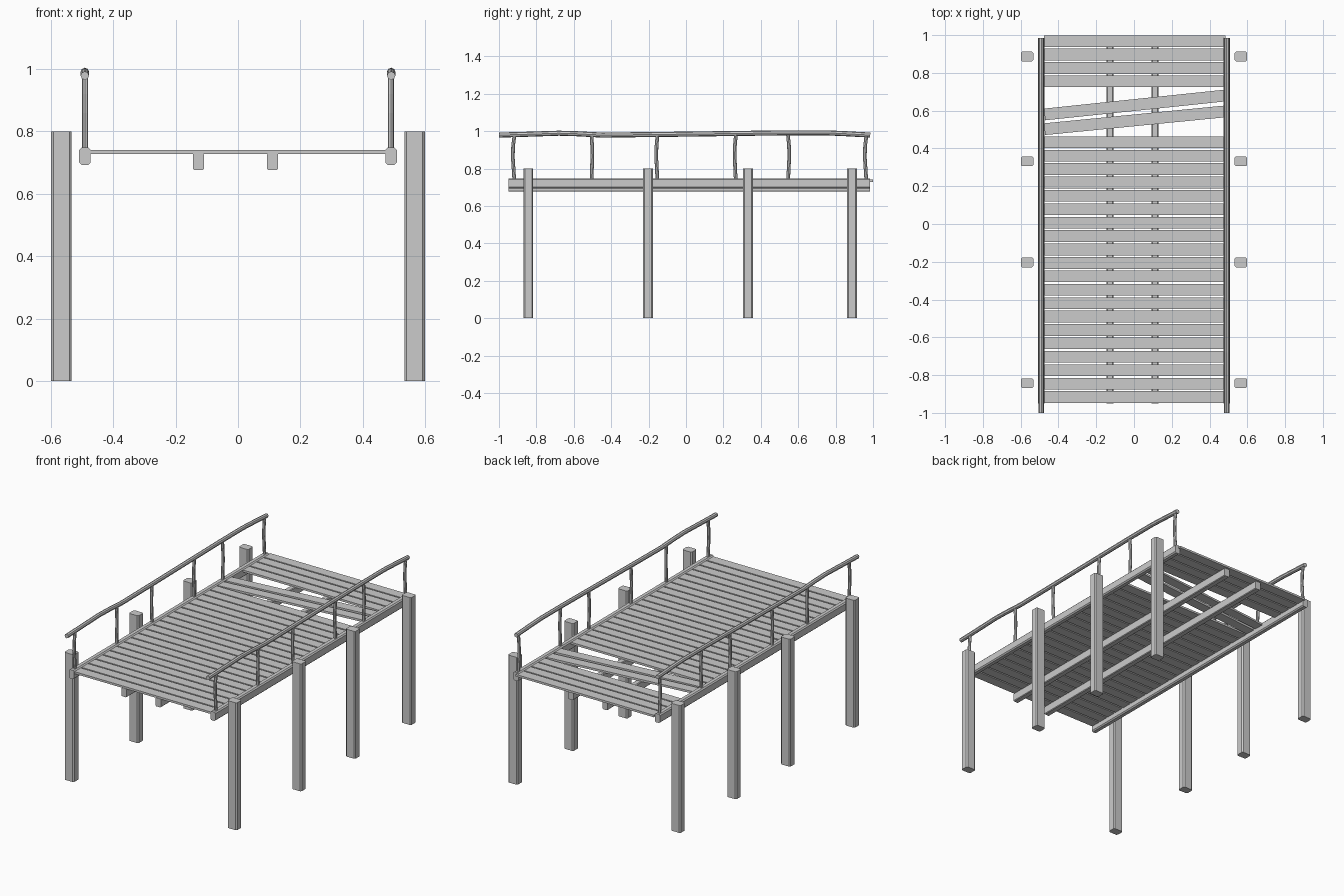
import bpy, bmesh
from math import atan2, hypot
from mathutils import Vector

if "Cube" in bpy.data.objects:
    bpy.data.objects.remove(bpy.data.objects["Cube"])


def box(name, lo, hi, rot_z=0.0, bevel_axis=None, bevel=0.007):
    """Box between two corners; optionally bevel the edges along one axis."""
    lo, hi = Vector(lo), Vector(hi)
    bm = bmesh.new()
    bmesh.ops.create_cube(bm, size=1)
    bmesh.ops.scale(bm, vec=hi - lo, verts=bm.verts)
    if bevel_axis is not None:
        edges = [e for e in bm.edges
                 if abs((e.verts[0].co - e.verts[1].co)[bevel_axis]) > 1e-5]
        bmesh.ops.bevel(bm, geom=edges, offset=bevel, segments=1, affect='EDGES')
    me = bpy.data.meshes.new(name)
    bm.to_mesh(me)
    bm.free()
    ob = bpy.data.objects.new(name, me)
    ob.location = (lo + hi) / 2
    ob.rotation_euler.z = rot_z
    bpy.context.collection.objects.link(ob)
    return ob


def pole(name, points, radius):
    """Low-poly round pole along a bent path."""
    cu = bpy.data.curves.new(name, 'CURVE')
    cu.dimensions = '3D'
    cu.bevel_depth = radius
    cu.bevel_resolution = 2
    cu.use_fill_caps = True
    sp = cu.splines.new('POLY')
    sp.points.add(len(points) - 1)
    for p, co in zip(sp.points, points):
        p.co = (*co, 1)
    sp.use_smooth = False
    ob = bpy.data.objects.new(name, cu)
    bpy.context.collection.objects.link(ob)
    return ob


BACK, FRONT = 0.985, -0.95

# Rail path (y, z) and baluster positions, shared by both sides
rail = [(-1.0, 0.979), (-0.86, 0.983), (-0.68, 0.989), (-0.58, 0.986),
        (-0.45, 0.979), (-0.25, 0.981), (0.0, 0.984), (0.3, 0.988),
        (0.55, 0.991), (0.75, 0.991), (0.86, 0.986), (0.985, 0.979)]
balusters = [(-0.918, -0.008), (-0.505, 0.004), (-0.153, -0.006),
             (0.266, -0.006), (0.546, 0.006), (0.964, -0.008)]

for s, side in ((-1, "left"), (1, "right")):
    # Support posts
    for i, y in enumerate((-0.843, -0.203, 0.332, 0.887)):
        box(f"{side}_post_{i}", (s * 0.566 - 0.033, y - 0.026, 0),
            (s * 0.566 + 0.033, y + 0.026, 0.8), bevel_axis=2)
    # Edge beam
    box(f"{side}_edge_beam", (s * 0.491 - 0.018, FRONT, 0.693),
        (s * 0.491 + 0.018, BACK, 0.748), bevel_axis=1)
    # Handrail
    pole(f"{side}_handrail", [(s * 0.491, y, z) for y, z in rail], 0.0135)
    # Slightly bent balusters
    for i, (y, b) in enumerate(balusters):
        x = s * 0.49
        pole(f"{side}_baluster_{i}",
             [(x, y, 0.735), (x, y + b * 0.5, 0.80), (x, y + b, 0.86),
              (x, y + b * 0.8, 0.92), (x, y - b * 0.1, 0.98)], 0.0098)

# Inner joists under the deck
for i, x in enumerate((-0.127, 0.111)):
    box(f"joist_{i}", (x - 0.018, FRONT, 0.677), (x + 0.018, BACK, 0.730),
        bevel_axis=1, bevel=0.004)

# Straight deck planks, with a gap left for the loose ones
tops = [-0.885 + 0.071 * i for i in range(20)] + [0.786, 0.857, 0.928, 0.999]
for i, y in enumerate(tops):
    box(f"deck_plank_{i}", (-0.476, y - 0.062, 0.728), (0.484, y, 0.741))

# Two loose, skewed planks
for i, (yl, yr) in enumerate(((0.580, 0.680), (0.502, 0.596))):
    yc, length = (yl + yr) / 2, hypot(0.955, yr - yl)
    box(f"loose_plank_{i}", (0.004 - length / 2, yc - 0.031, 0.728),
        (0.004 + length / 2, yc + 0.031, 0.741), rot_z=atan2(yr - yl, 0.955))
